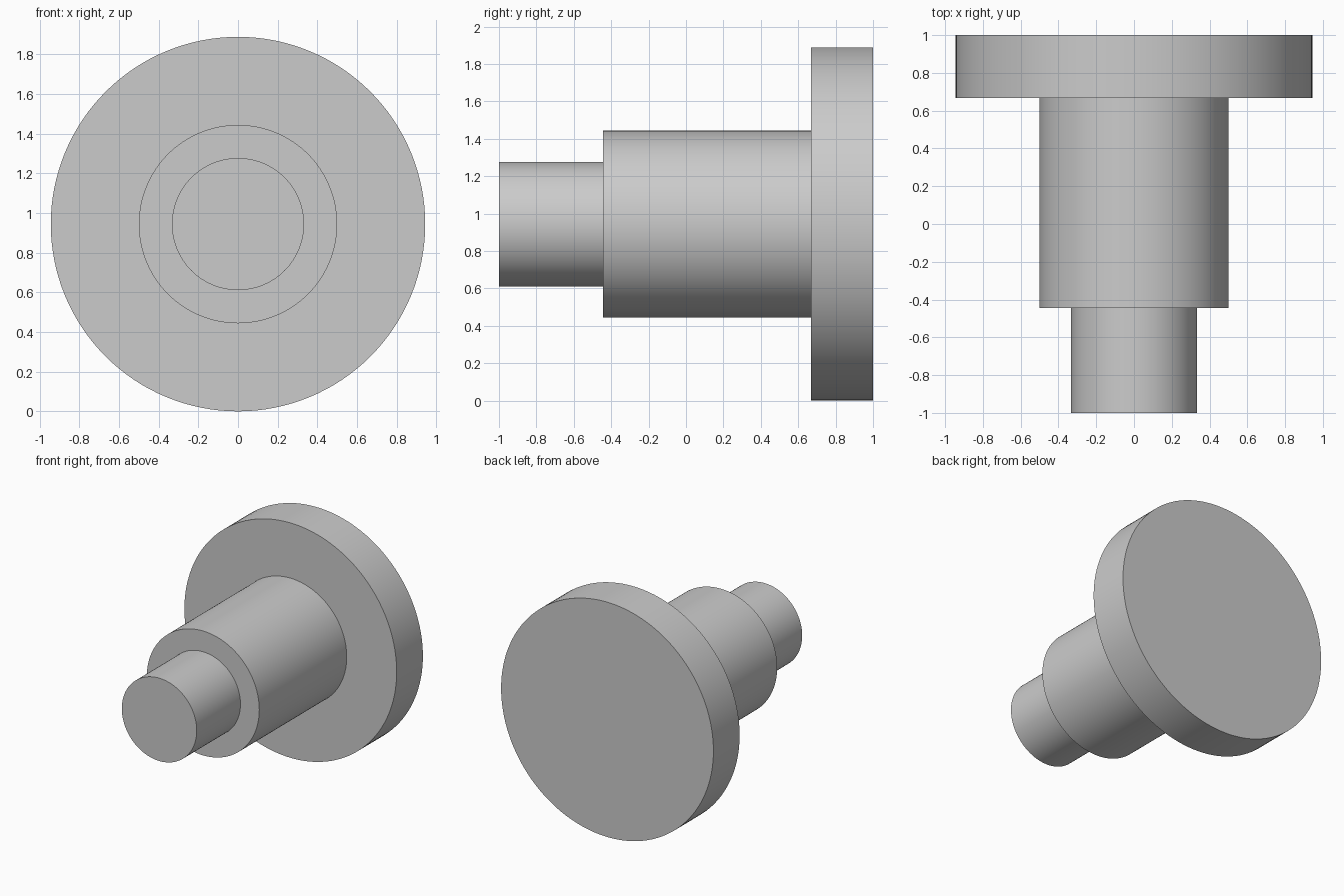
import bpy
import bmesh
import math
from mathutils import Matrix, Vector

default_cube = bpy.data.objects.get("Cube")
if default_cube:
    bpy.data.objects.remove(default_cube, do_unlink=True)

SEGMENTS = 128
TIP_RADIUS, BODY_RADIUS, FLANGE_RADIUS = 0.333, 0.5, 0.944
TIP_END, BODY_START, FLANGE_START, BACK = -1.0, -0.444, 0.667, 1.0

# Plain grey metal
grey = bpy.data.materials.new("plain grey")
grey.use_nodes = True
colour = (0.6, 0.6, 0.6, 1.0)
grey.diffuse_color = colour
grey.node_tree.nodes["Principled BSDF"].inputs["Base Color"].default_value = colour

# Half section of the stepped shaft: (radius, y), tip to flange back
profile = [
    (TIP_RADIUS, TIP_END), (TIP_RADIUS, BODY_START),
    (BODY_RADIUS, BODY_START), (BODY_RADIUS, FLANGE_START),
    (FLANGE_RADIUS, FLANGE_START), (FLANGE_RADIUS, BACK),
]

# Turn the section around the shaft axis
bm = bmesh.new()
rings = []
for radius, y in profile:
    angles = [math.tau * i / SEGMENTS for i in range(SEGMENTS)]
    rings.append([bm.verts.new((radius * math.cos(a), y, radius * math.sin(a)))
                  for a in angles])
for near, far in zip(rings, rings[1:]):
    for i in range(SEGMENTS):
        j = (i + 1) % SEGMENTS
        bm.faces.new((near[i], near[j], far[j], far[i]))

# Flat end caps
bm.faces.new(rings[0])
bm.faces.new(rings[-1])
bmesh.ops.recalc_face_normals(bm, faces=bm.faces)
bmesh.ops.transform(bm, matrix=Matrix.Translation(Vector((0, 0, FLANGE_RADIUS))),
                    verts=bm.verts)

mesh = bpy.data.meshes.new("stepped_flanged_shaft")
bm.to_mesh(mesh)
bm.free()
mesh.materials.append(grey)
shaft = bpy.data.objects.new("stepped_flanged_shaft", mesh)
bpy.context.collection.objects.link(shaft)

# Smooth round walls, crisp steps
bpy.ops.object.select_all(action="DESELECT")
shaft.select_set(True)
bpy.context.view_layer.objects.active = shaft
bpy.ops.object.shade_smooth_by_angle(angle=math.radians(30))
